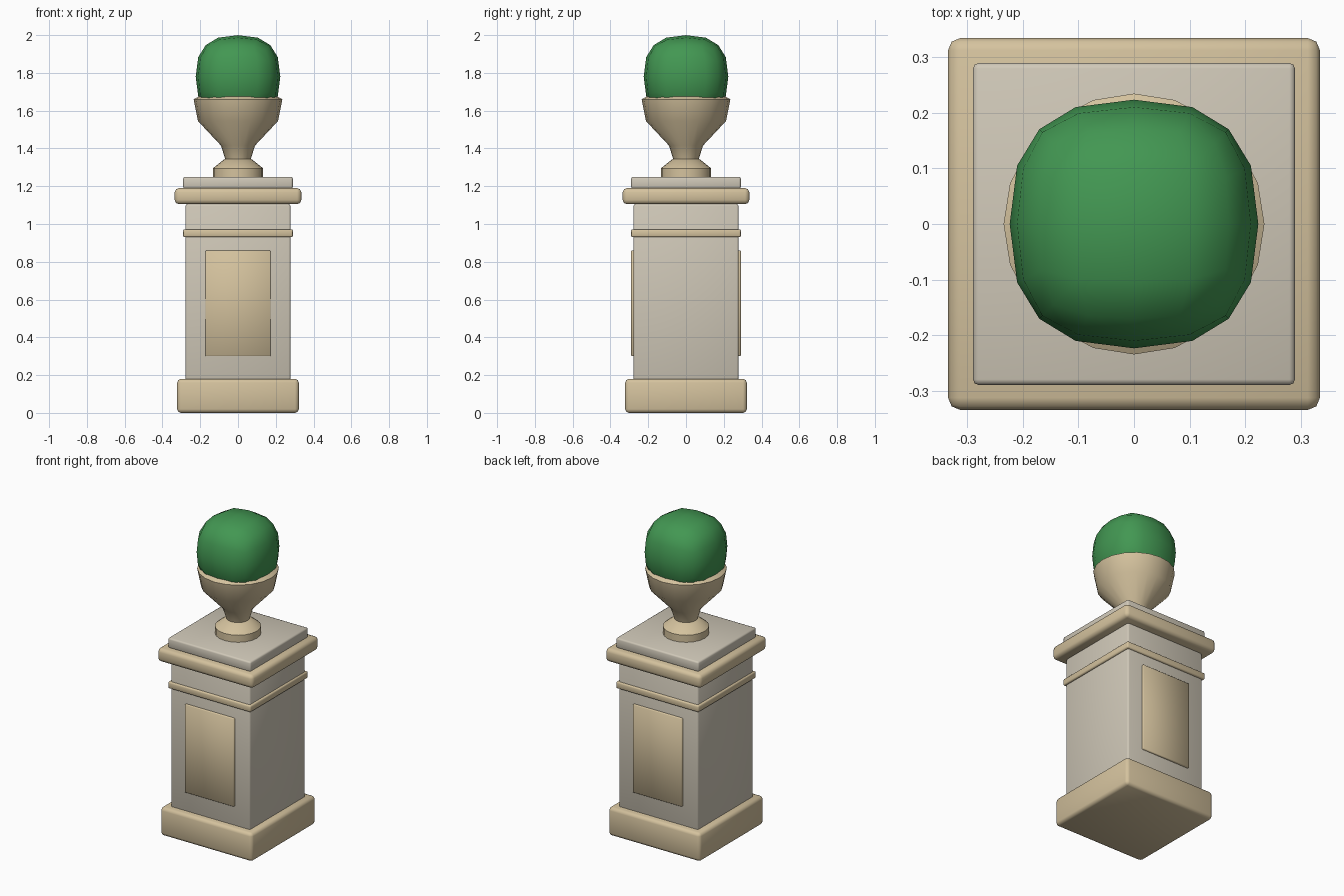
import bpy
import bmesh
from math import radians, sin, cos, tau

if "Cube" in bpy.data.objects:
    bpy.data.objects.remove(bpy.data.objects["Cube"], do_unlink=True)


def material(name, rgb):
    mat = bpy.data.materials.new(name)
    mat.use_nodes = True
    mat.diffuse_color = (*rgb, 1)
    mat.node_tree.nodes["Principled BSDF"].inputs["Base Color"].default_value = (*rgb, 1)
    return mat


STONE = material("pale stone", (0.63, 0.58, 0.48))
SAND = material("sandstone", (0.66, 0.54, 0.34))
LEAF = material("leaf green", (0.055, 0.31, 0.085))


def add_object(name, bm, mat, angle=50):
    bmesh.ops.recalc_face_normals(bm, faces=bm.faces)
    mesh = bpy.data.meshes.new(name)
    bm.to_mesh(mesh)
    bm.free()
    mesh.materials.append(mat)
    obj = bpy.data.objects.new(name, mesh)
    bpy.context.collection.objects.link(obj)
    bpy.ops.object.select_all(action='DESELECT')
    obj.select_set(True)
    bpy.context.view_layer.objects.active = obj
    bpy.ops.object.shade_smooth_by_angle(angle=radians(angle))
    return obj


def block(name, half_x, half_y, bottom, top, bevel, mat, y=0, segments=2):
    """Box with softened edges."""
    bm = bmesh.new()
    bmesh.ops.create_cube(bm, size=2)
    for v in bm.verts:
        v.co.x *= half_x
        v.co.y = v.co.y * half_y + y
        v.co.z = top if v.co.z > 0 else bottom
    bmesh.ops.bevel(bm, geom=bm.edges[:], offset=bevel, segments=segments,
                    profile=0.5, affect='EDGES')
    return add_object(name, bm, mat)


def lathe(name, profile, sides, mat):
    """Turned solid from (radius, height) points, closed at both ends."""
    bm = bmesh.new()
    rings = [[bm.verts.new((r * sin(tau * i / sides), r * cos(tau * i / sides), z))
              for i in range(sides)] for r, z in profile]
    for a, b in zip(rings, rings[1:]):
        for i in range(sides):
            j = (i + 1) % sides
            bm.faces.new((a[i], a[j], b[j], b[i]))
    bm.faces.new(rings[0])
    bm.faces.new(rings[-1])
    return add_object(name, bm, mat, 40)


# Pedestal, from the ground up
block("plinth", 0.322, 0.322, 0.0, 0.18, 0.02, SAND)
block("shaft", 0.278, 0.278, 0.15, 1.105, 0.01, STONE)
block("neck_band", 0.29, 0.29, 0.93, 0.972, 0.008, SAND)
block("cornice", 0.335, 0.335, 1.105, 1.19, 0.022, SAND)
block("top_slab", 0.29, 0.29, 1.185, 1.25, 0.01, STONE)

# Raised panels on front and back
for name, side in (("front_panel", -1), ("back_panel", 1)):
    block(name, 0.173, 0.011, 0.3, 0.86, 0.004, SAND, y=side * 0.279, segments=1)

# Urn: foot and open bowl
lathe("urn_foot", [(0.133, 1.245), (0.133, 1.295), (0.07, 1.345)], 20, SAND)
lathe("urn_bowl", [(0.065, 1.335), (0.09, 1.415), (0.212, 1.545), (0.235, 1.66),
                   (0.205, 1.677), (0.18, 1.6)], 20, SAND)

# Clipped bush: a gridded cube pulled towards a rounded-square ball
bm = bmesh.new()
bmesh.ops.create_cube(bm, size=2)
bmesh.ops.subdivide_edges(bm, edges=bm.edges[:], cuts=3, use_grid_fill=True)
POWER = 2.55
for v in bm.verts:
    norm = sum(abs(c) ** POWER for c in v.co) ** (1 / POWER)
    v.co *= 0.224 / norm
    v.co.z = v.co.z * 0.98 + 1.78
add_object("bush", bm, LEAF, 60)
